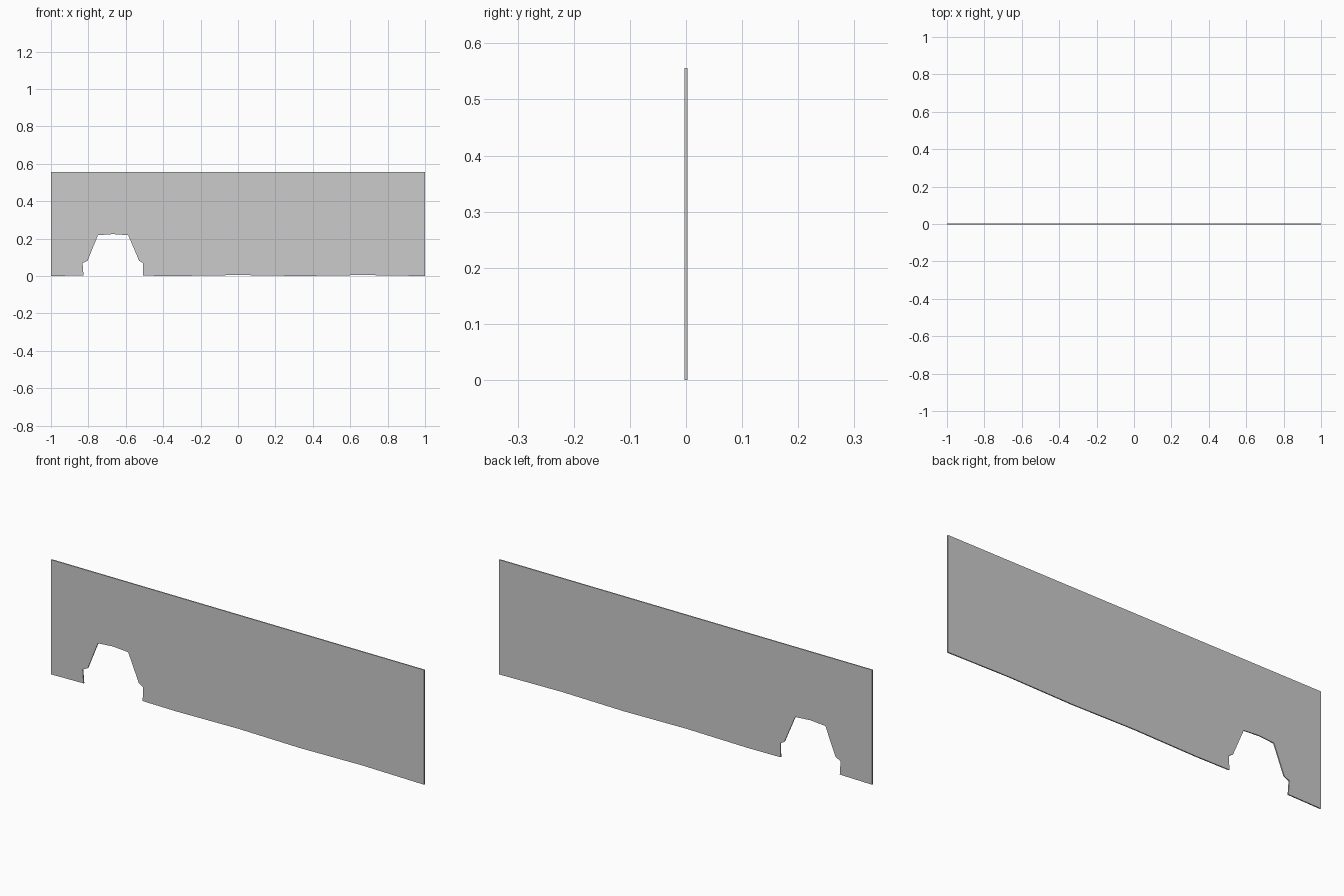
import bpy, bmesh

if "Cube" in bpy.data.objects:
    bpy.data.objects.remove(bpy.data.objects["Cube"])

T = 0.0055   # panel thickness
H = 0.556    # panel height

# Outline in the xz plane: wavering bottom edge with the arched opening
outline = [
    (-1.0, 0.0), (-0.826, 0.003),
    (-0.831, 0.069), (-0.804, 0.082), (-0.749, 0.218), (-0.668, 0.224),
    (-0.587, 0.218), (-0.529, 0.082), (-0.508, 0.069), (-0.509, 0.002),
    (-0.333, 0.0), (0.0, 0.005), (0.333, 0.0), (0.667, 0.005), (1.0, 0.0),
    (1.0, H), (-1.0, H),
]

# Wall panel: one flat outline extruded through its thickness
bm = bmesh.new()
face = bm.faces.new([bm.verts.new((x, -T / 2, z)) for x, z in outline])
ext = bmesh.ops.extrude_face_region(bm, geom=[face], use_keep_orig=True)
new_verts = [g for g in ext["geom"] if isinstance(g, bmesh.types.BMVert)]
bmesh.ops.translate(bm, verts=new_verts, vec=(0, T, 0))
bmesh.ops.recalc_face_normals(bm, faces=bm.faces)
bmesh.ops.triangulate(bm, faces=[f for f in bm.faces if len(f.verts) > 4])

mesh = bpy.data.meshes.new("wall_panel")
bm.to_mesh(mesh)
bm.free()
bpy.context.collection.objects.link(bpy.data.objects.new("wall_panel", mesh))
